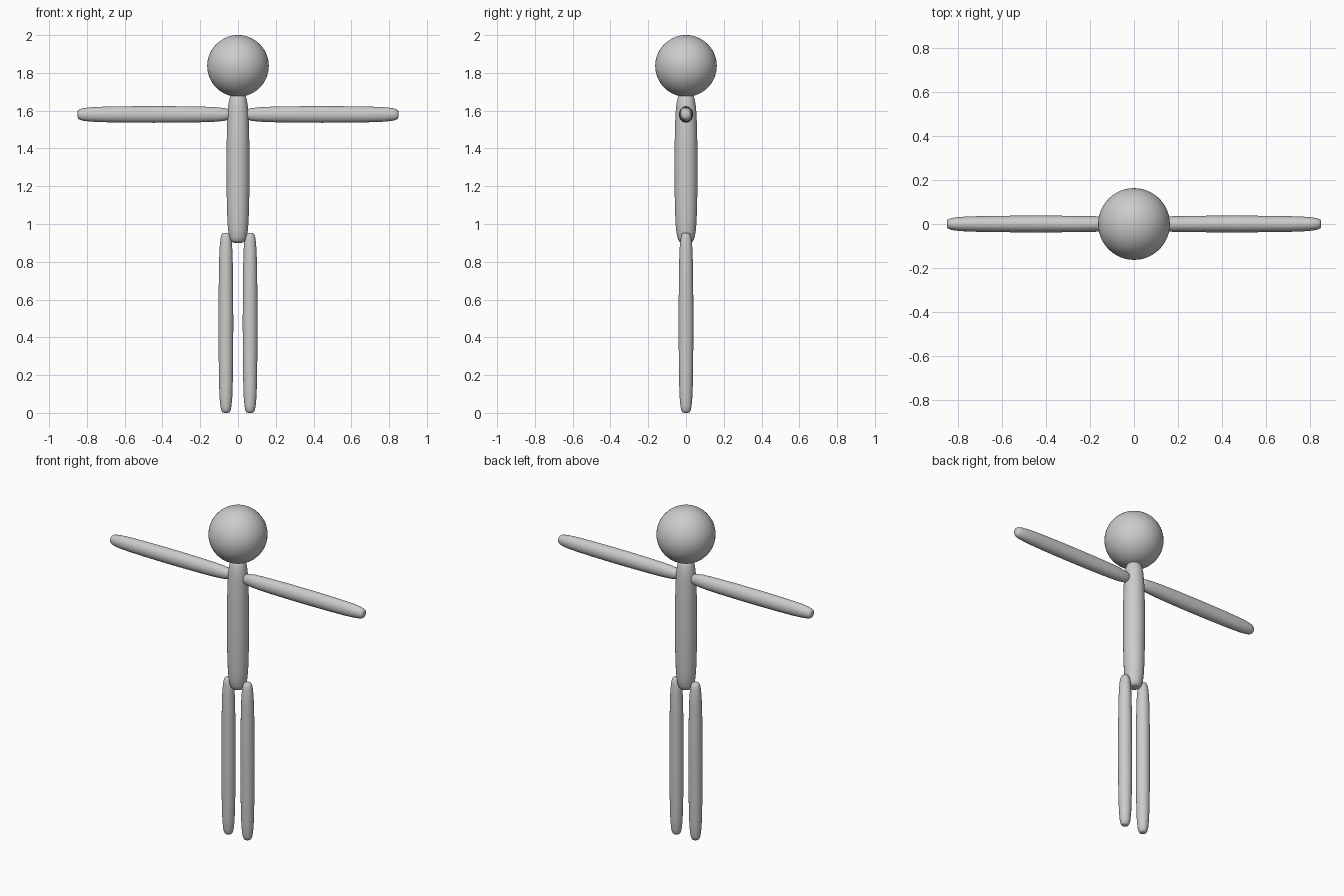
import bpy, bmesh, math
from mathutils import Matrix, Vector

if "Cube" in bpy.data.objects:
    bpy.data.objects.remove(bpy.data.objects["Cube"])

grey = bpy.data.materials.new("light_grey")
grey.diffuse_color = (0.6, 0.6, 0.6, 1)
grey.use_nodes = True
grey.node_tree.nodes["Principled BSDF"].inputs["Base Color"].default_value = grey.diffuse_color

# Blunt-ended limb profile: (distance along half length, radius), both 0..1
HALF = [(1, 0), (0.998, 0.35), (0.99, 0.52), (0.965, 0.66), (0.92, 0.76), (0.83, 0.86),
        (0.7, 0.92), (0.5, 0.965), (0.25, 0.99)]
PROFILE = HALF + [(0, 1)] + [(-t, r) for t, r in reversed(HALF)]


def finish(name, bm):
    me = bpy.data.meshes.new(name)
    bmesh.ops.recalc_face_normals(bm, faces=bm.faces)
    for f in bm.faces:
        f.smooth = True
    bm.to_mesh(me)
    bm.free()
    me.materials.append(grey)
    ob = bpy.data.objects.new(name, me)
    bpy.context.collection.objects.link(ob)
    return ob


def limb(name, center, half_length, rx, ry, axis="Z", sides=32):
    """Revolve the blunt profile round z, scale it, then lay it along the axis."""
    bm = bmesh.new()
    verts = [bm.verts.new((r, 0, t)) for t, r in PROFILE]
    edges = [bm.edges.new(p) for p in zip(verts, verts[1:])]
    bmesh.ops.spin(bm, geom=verts + edges, axis=(0, 0, 1), cent=(0, 0, 0),
                   angle=2 * math.pi, steps=sides)
    bmesh.ops.remove_doubles(bm, verts=bm.verts, dist=1e-4)
    m = Matrix.Diagonal((rx, ry, half_length, 1))
    if axis == "X":
        m = Matrix.Rotation(math.pi / 2, 4, "Y") @ m
    bm.transform(Matrix.Translation(Vector(center)) @ m)
    return finish(name, bm)


# Head
bm = bmesh.new()
bmesh.ops.create_uvsphere(bm, u_segments=48, v_segments=32, radius=0.163,
                          matrix=Matrix.Translation((0, 0, 1.837)))
finish("head", bm)

# Torso
limb("torso", (0, 0, 1.295), 0.395, 0.061, 0.061)

# Arms and legs, one pair per side
for side, s in (("left", -1), ("right", 1)):
    limb(side + "_arm", (s * 0.445, 0, 1.58), 0.405, 0.044, 0.038, axis="X")
    limb(side + "_leg", (s * 0.064, 0, 0.4765), 0.4765, 0.039, 0.039)
